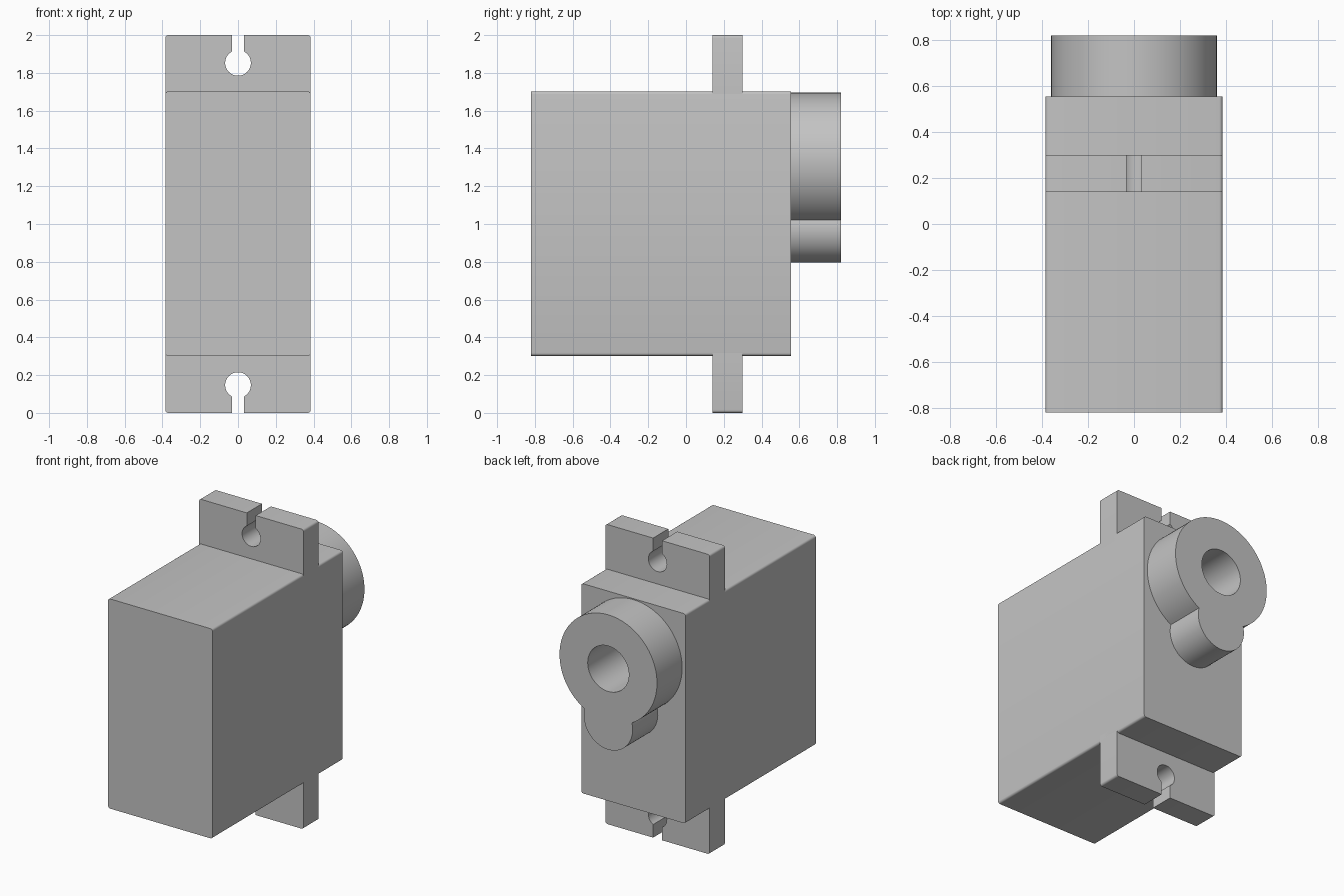
import bpy, bmesh
from math import sin, cos, asin, pi

cube = bpy.data.objects.get("Cube")
if cube:
    bpy.data.objects.remove(cube, do_unlink=True)

grey = bpy.data.materials.new("light grey plastic")
grey.use_nodes = True
colour = (0.55, 0.55, 0.55, 1)
grey.diffuse_color = colour
grey.node_tree.nodes["Principled BSDF"].inputs["Base Color"].default_value = colour


def arc(cx, cz, r, start, end, steps):
    """Points of an arc in the x-z plane."""
    return [(cx + r * cos(start + (end - start) * i / steps),
             cz + r * sin(start + (end - start) * i / steps)) for i in range(steps + 1)]


def extrude(name, outline, y_front, y_back):
    """Solid made by sweeping an x-z outline along y."""
    bm = bmesh.new()
    face = bm.faces.new([bm.verts.new((x, y_front, z)) for x, z in outline])
    swept = bmesh.ops.extrude_face_region(bm, geom=[face])["geom"]
    verts = [v for v in swept if isinstance(v, bmesh.types.BMVert)]
    bmesh.ops.translate(bm, verts=verts, vec=(0, y_back - y_front, 0))
    bmesh.ops.recalc_face_normals(bm, faces=bm.faces)
    mesh = bpy.data.meshes.new(name)
    bm.to_mesh(mesh)
    bm.free()
    mesh.materials.append(grey)
    obj = bpy.data.objects.new(name, mesh)
    bpy.context.collection.objects.link(obj)
    return obj


HALF, ROUND = 0.385, 0.015
EDGE = HALF - ROUND

# Main housing with slightly rounded long edges
low, high = 0.302 + ROUND, 1.702 - ROUND
housing_outline = (arc(EDGE, low, ROUND, -pi / 2, 0, 4) + arc(EDGE, high, ROUND, 0, pi / 2, 4)
                   + arc(-EDGE, high, ROUND, pi / 2, pi, 4)
                   + arc(-EDGE, low, ROUND, pi, 1.5 * pi, 4))
housing = extrude("housing", housing_outline, -0.82, 0.555)

# Mounting ears with keyhole slots, top and bottom
SLOT, HOLE, HOLE_Z = 0.033, 0.068, 1.853
gap = asin(SLOT / HOLE)
ear_outline = ([(-HALF, 1.65), (HALF, 1.65)]
               + arc(EDGE, 2 - ROUND, ROUND, 0, pi / 2, 4)
               + [(SLOT, 2)]
               + arc(0, HOLE_Z, HOLE, pi / 2 - gap, -1.5 * pi + gap, 40)
               + [(-SLOT, 2)]
               + arc(-EDGE, 2 - ROUND, ROUND, pi / 2, pi, 4))
top_ear = extrude("top_mounting_ear", ear_outline, 0.14, 0.30)
bottom_ear = extrude("bottom_mounting_ear", [(x, 2 - z) for x, z in ear_outline], 0.14, 0.30)

# Gear cover: large disc merged with a small lobe below it
BIG, BIG_Z, SMALL, SMALL_Z, MEET_Z = 0.36, 1.335, 0.18, 0.975, 1.02
big_a = asin((MEET_Z - BIG_Z) / BIG)
small_a = asin((MEET_Z - SMALL_Z) / SMALL)
cover_outline = (arc(0, BIG_Z, BIG, big_a, pi - big_a, 80)
                 + arc(0, SMALL_Z, SMALL, pi - small_a, 2 * pi + small_a, 40))
gear_cover = extrude("gear_cover", cover_outline, 0.55, 0.82)

# Deep shaft bore through the cover into the housing
bore = extrude("bore_cutter", arc(0, BIG_Z, 0.152, 0, 2 * pi, 64)[:-1], 0.0, 0.9)
bore.hide_render = True
for part in (housing, gear_cover):
    cut = part.modifiers.new("shaft_bore", "BOOLEAN")
    cut.operation = "DIFFERENCE"
    cut.solver = "EXACT"
    cut.object = bore
    bpy.context.view_layer.objects.active = part
    bpy.ops.object.modifier_apply(modifier=cut.name)
bpy.data.objects.remove(bore, do_unlink=True)

# Smooth the round walls and keep the edges sharp
bpy.ops.object.select_all(action="DESELECT")
for part in (housing, top_ear, bottom_ear, gear_cover):
    part.select_set(True)
bpy.context.view_layer.objects.active = housing
bpy.ops.object.shade_smooth_by_angle(angle=pi / 6)
